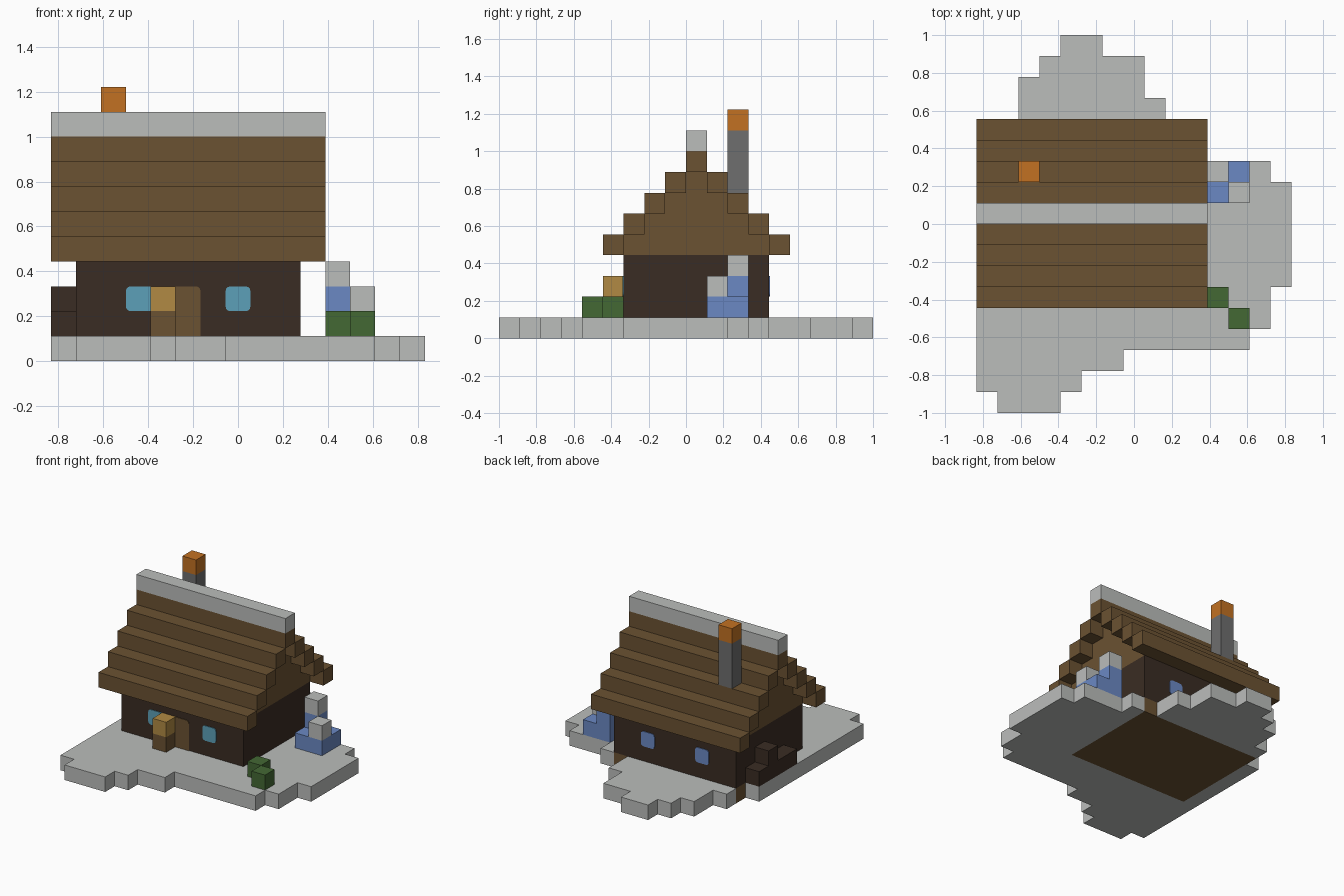
import bpy, bmesh, math
from mathutils import Vector

cube = bpy.data.objects.get("Cube")
if cube:
    bpy.data.objects.remove(cube, do_unlink=True)

U = 1 / 9                               # one block
ORIGIN = Vector((-7.5 * U, -1, 0))      # corner of the block grid


def material(name, r, g, b):
    def linear(c):
        c /= 255
        return c / 12.92 if c <= 0.04045 else ((c + 0.055) / 1.055) ** 2.4
    colour = (linear(r), linear(g), linear(b), 1)
    m = bpy.data.materials.new(name)
    m.use_nodes = True
    m.diffuse_color = colour
    bsdf = next(n for n in m.node_tree.nodes if n.type == 'BSDF_PRINCIPLED')
    bsdf.inputs["Base Color"].default_value = colour
    return m


SNOW = material("snow_grey", 187, 189, 187)
TIMBER = material("timber_brown", 107, 82, 50)
WALL = material("dark_wood", 58, 44, 35)
STONE = material("chimney_stone", 110, 110, 110)
EMBER = material("ember_orange", 194, 113, 34)
GLASS = material("window_cyan", 92, 160, 185)
BLUE = material("ice_blue", 107, 137, 196)
LEAF = material("leaf_green", 68, 104, 52)
TAN = material("light_wood", 177, 138, 67)


def finish(name, bm, mat):
    bmesh.ops.recalc_face_normals(bm, faces=bm.faces)
    mesh = bpy.data.meshes.new(name)
    bm.to_mesh(mesh)
    bm.free()
    mesh.materials.append(mat)
    obj = bpy.data.objects.new(name, mesh)
    bpy.context.collection.objects.link(obj)
    return obj


def block(name, mat, i, j, k, size=(1, 1, 1)):
    """Box whose lowest corner is at grid cell i, j, k."""
    bm = bmesh.new()
    bmesh.ops.create_cube(bm, size=U)
    for v in bm.verts:
        v.co = Vector([(v.co[a] + U / 2) * size[a] + (i, j, k)[a] * U for a in range(3)]) + ORIGIN
    return finish(name, bm, mat)


def plate(name, mat, i, k, height, wall_j, side, rounded):
    """Thin panel on a wall; rounded lists the corners to soften: bl, br, tr, tl."""
    x, z, y, r = ORIGIN.x + i * U, k * U, ORIGIN.y + wall_j * U, 0.022
    corners = {"bl": (0, 0, 180), "br": (U, 0, 270), "tr": (U, height * U, 0), "tl": (0, height * U, 90)}
    points = []
    for key, (cx, cz, start) in corners.items():
        if key not in rounded:
            points.append((cx, cz))
            continue
        ox = cx + (r if cx == 0 else -r)
        oz = cz + (r if cz == 0 else -r)
        for step in range(4):
            a = math.radians(start + step * 30)
            points.append((ox + r * math.cos(a), oz + r * math.sin(a)))
    bm = bmesh.new()
    face = bm.faces.new([bm.verts.new((x + px, y, z + pz)) for px, pz in points])
    ext = bmesh.ops.extrude_face_region(bm, geom=[face])["geom"]
    verts = [g for g in ext if isinstance(g, bmesh.types.BMVert)]
    bmesh.ops.translate(bm, verts=verts, vec=(0, side * 0.005, 0))
    return finish(name, bm, mat)


# Snowy ground: a span of cells for each row, leaving out the house floor
spans = [(1, 4), (0, 5), (0, 7), (0, 13), (0, 14), (0, 14)] + [(0, 15)] * 5
spans += [(0, 14), (10, 11), (1, 9), (2, 9), (2, 8), (3, 8), (4, 6)]
bm = bmesh.new()
for j, (start, end) in enumerate(spans):
    for i in range(start, end):
        if 1 <= i < 10 and 6 <= j < 13:
            continue
        quad = [(i, j, 0), (i + 1, j, 0), (i + 1, j + 1, 0), (i, j + 1, 0)]
        bm.faces.new([bm.verts.new(Vector(c) * U + ORIGIN) for c in quad])
bmesh.ops.remove_doubles(bm, verts=bm.verts, dist=0.001)
ext = bmesh.ops.extrude_face_region(bm, geom=bm.faces[:], use_keep_orig=True)["geom"]
top = [g for g in ext if isinstance(g, bmesh.types.BMVert)]
bmesh.ops.translate(bm, verts=top, vec=(0, 0, U))
bmesh.ops.dissolve_limit(bm, angle_limit=0.02, verts=bm.verts, edges=bm.edges)
finish("snow_ground", bm, SNOW)

# House body
block("house_floor", TIMBER, 1, 6, 0, (9, 7, 1))
block("house_walls", WALL, 1, 6, 1, (9, 7, 3))

# Stepped roof: overhanging beams on both slopes, set-back gable filling
for n in range(4):
    k = 4 + n
    block("roof_beam_front", TIMBER, 0, 5 + n, k, (11, 1, 1))
    block("roof_beam_back", TIMBER, 0, 13 - n, k, (11, 1, 1))
    block("gable", TIMBER, 1, 6 + n, k, (9, 7 - 2 * n, 1))
block("roof_ridge", TIMBER, 0, 9, 8, (11, 1, 1))
block("ridge_snow", SNOW, 0, 9, 9, (11, 1, 1))

# Chimney
block("chimney", STONE, 2, 11, 7, (1, 1, 3))
block("chimney_fire", EMBER, 2, 11, 10)

# Windows and door
ALL = ("bl", "br", "tr", "tl")
plate("front_window_left", GLASS, 7, 2, 1, 6, -1, ALL)
plate("front_window_right", GLASS, 3, 2, 1, 6, -1, ("bl", "tl"))
plate("door", TIMBER, 5, 1, 2, 6, -1, ("tr",))
for i in (3, 7):
    plate("back_window", BLUE, i, 2, 1, 13, 1, ALL)

# Post beside the door
block("post_base", TIMBER, 4, 5, 1)
block("post_top", TAN, 4, 5, 2)

# Wood pile on the side wall
block("wood_pile_base", WALL, 0, 8, 1, (1, 4, 1))
block("wood_pile_top", WALL, 0, 10, 2)

# Bushes
for i, j in ((11, 5), (12, 4)):
    block("bush", LEAF, i, j, 1)

# Ice heap capped with snow
block("ice_base", BLUE, 11, 10, 1, (2, 2, 1))
block("ice_upper", BLUE, 11, 11, 2)
block("ice_snow_high", SNOW, 11, 11, 3)
block("ice_snow_low", SNOW, 12, 10, 2)
